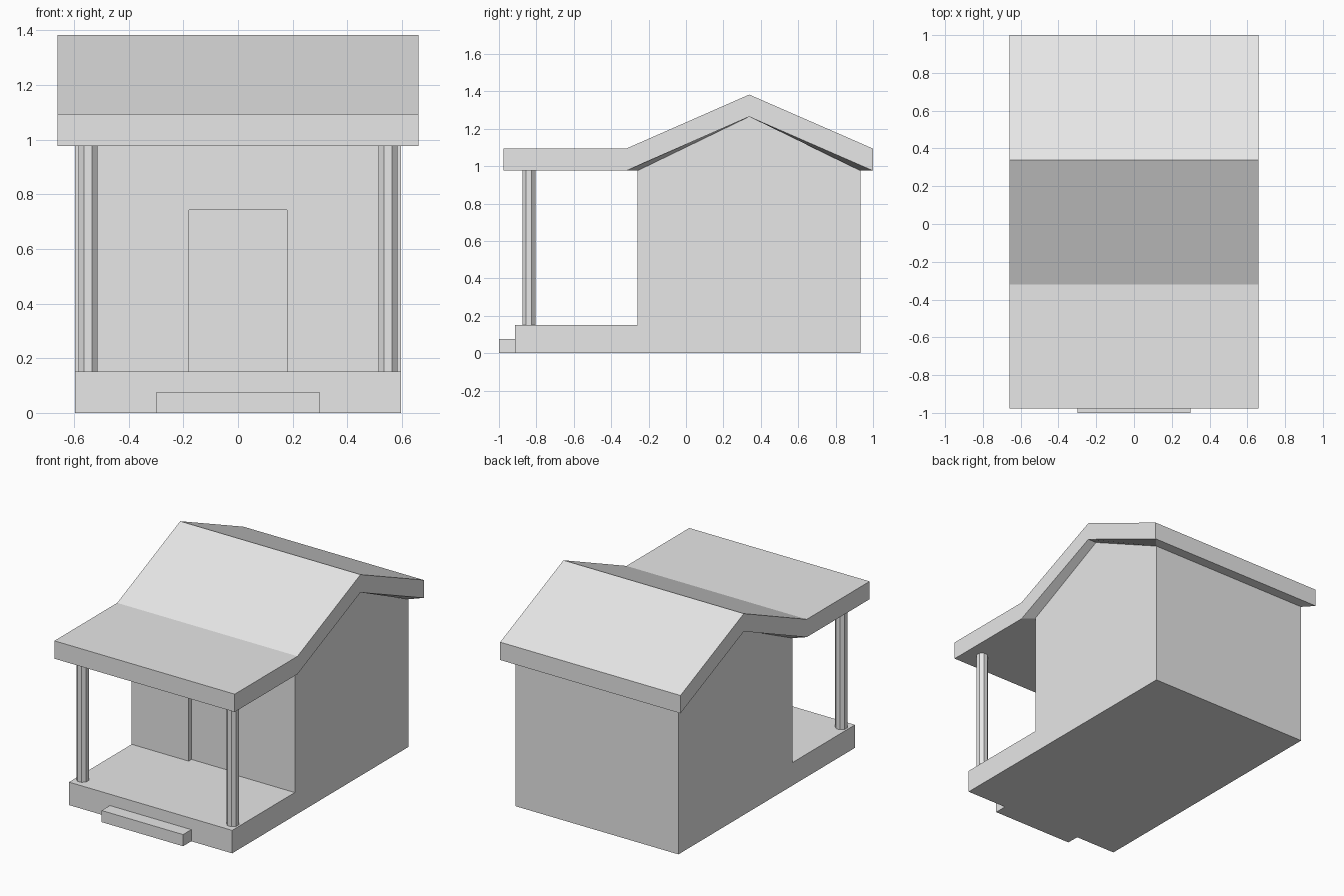
import bpy
import bmesh
import math

cube = bpy.data.objects.get("Cube")
if cube:
    bpy.data.objects.remove(cube, do_unlink=True)

grey = bpy.data.materials.new("plain_grey")
grey.use_nodes = True
grey.diffuse_color = (0.8, 0.8, 0.8, 1)
grey.node_tree.nodes["Principled BSDF"].inputs["Base Color"].default_value = (0.8, 0.8, 0.8, 1)

# Main levels and positions
HALF, OVERHANG = 0.597, 0.66
FLOOR, EAVE, PEAK = 0.152, 0.976, 1.265
THICK = 0.118
PORCH, WALL, RIDGE, BACK = -0.914, -0.259, 0.338, 0.932
ROOF_FRONT, KINK, ROOF_BACK = -0.977, -0.32, 1.0


def finish(name, bm):
    bmesh.ops.recalc_face_normals(bm, faces=bm.faces)
    mesh = bpy.data.meshes.new(name)
    bm.to_mesh(mesh)
    bm.free()
    mesh.materials.append(grey)
    obj = bpy.data.objects.new(name, mesh)
    bpy.context.collection.objects.link(obj)
    return obj


def prism(name, profile, half):
    """Extrude a (y, z) profile across x, from -half to half."""
    bm = bmesh.new()
    face = bm.faces.new([bm.verts.new((-half, y, z)) for y, z in profile])
    new = bmesh.ops.extrude_face_region(bm, geom=[face])["geom"]
    bmesh.ops.translate(bm, vec=(2 * half, 0, 0),
                        verts=[v for v in new if isinstance(v, bmesh.types.BMVert)])
    return finish(name, bm)


def box_profile(y0, y1, z0, z1):
    return [(y0, z0), (y1, z0), (y1, z1), (y0, z1)]


# House body with gable and porch deck
house = prism("house_body", [(PORCH, 0), (BACK, 0), (BACK, EAVE), (RIDGE, PEAK),
                             (WALL, EAVE), (WALL, FLOOR), (PORCH, FLOOR)], HALF)

# Shallow doorway cut into the front wall
cutter = prism("doorway_cutter", box_profile(WALL - 0.04, WALL + 0.03, FLOOR, 0.742), 0.18)
cutter.hide_render = True
cut = house.modifiers.new("doorway", "BOOLEAN")
cut.operation = "DIFFERENCE"
cut.solver = "EXACT"
cut.object = cutter
bpy.context.view_layer.objects.active = house
bpy.ops.object.modifier_apply(modifier=cut.name)
bpy.data.objects.remove(cutter, do_unlink=True)

# Front step
prism("front_step", box_profile(-1.0, PORCH, 0, 0.077), 0.298)

# Roof: top sheet, fascia and a soffit that meets the wall tops
bm = bmesh.new()
outer = [(ROOF_FRONT, EAVE), (KINK, EAVE), (RIDGE, PEAK), (ROOF_BACK, EAVE)]
inner = [(WALL, EAVE), (RIDGE, PEAK), (BACK, EAVE)]


def row(points, x, lift=0):
    return [bm.verts.new((x, y, z + lift)) for y, z in points]


low_r, low_l = row(outer, -OVERHANG), row(outer, OVERHANG)
top_r, top_l = row(outer, -OVERHANG, THICK), row(outer, OVERHANG, THICK)
wall_r, wall_l = row(inner, -HALF), row(inner, HALF)

for i in range(3):
    bm.faces.new((top_r[i], top_l[i], top_l[i + 1], top_r[i + 1]))
    for low, top in ((low_r, top_r), (low_l, top_l)):
        bm.faces.new((low[i], low[i + 1], top[i + 1], top[i]))
for end in (0, 3):
    bm.faces.new((low_r[end], low_l[end], top_l[end], top_r[end]))
for low, wall in ((low_r, wall_r), (low_l, wall_l)):
    for i in range(2):
        bm.faces.new((low[i + 1], low[i + 2], wall[i + 1], wall[i]))
bm.faces.new((low_r[3], low_l[3], wall_l[2], wall_r[2]))
bm.faces.new((low_r[0], low_r[1], wall_r[0], wall_l[0], low_l[1], low_l[0]))
finish("roof", bm)

# Eight-sided porch posts with flat fronts
for side, name in ((-1, "right_porch_post"), (1, "left_porch_post")):
    bm = bmesh.new()
    radius = 0.035 / math.cos(math.pi / 8)
    ring = []
    for i in range(8):
        a = (i + 0.5) * math.pi / 4
        ring.append(bm.verts.new((side * 0.549 + radius * math.cos(a),
                                  -0.84 + radius * math.sin(a), FLOOR)))
    base = bm.faces.new(ring)
    new = bmesh.ops.extrude_face_region(bm, geom=[base])["geom"]
    bmesh.ops.translate(bm, vec=(0, 0, EAVE - FLOOR),
                        verts=[v for v in new if isinstance(v, bmesh.types.BMVert)])
    finish(name, bm)
